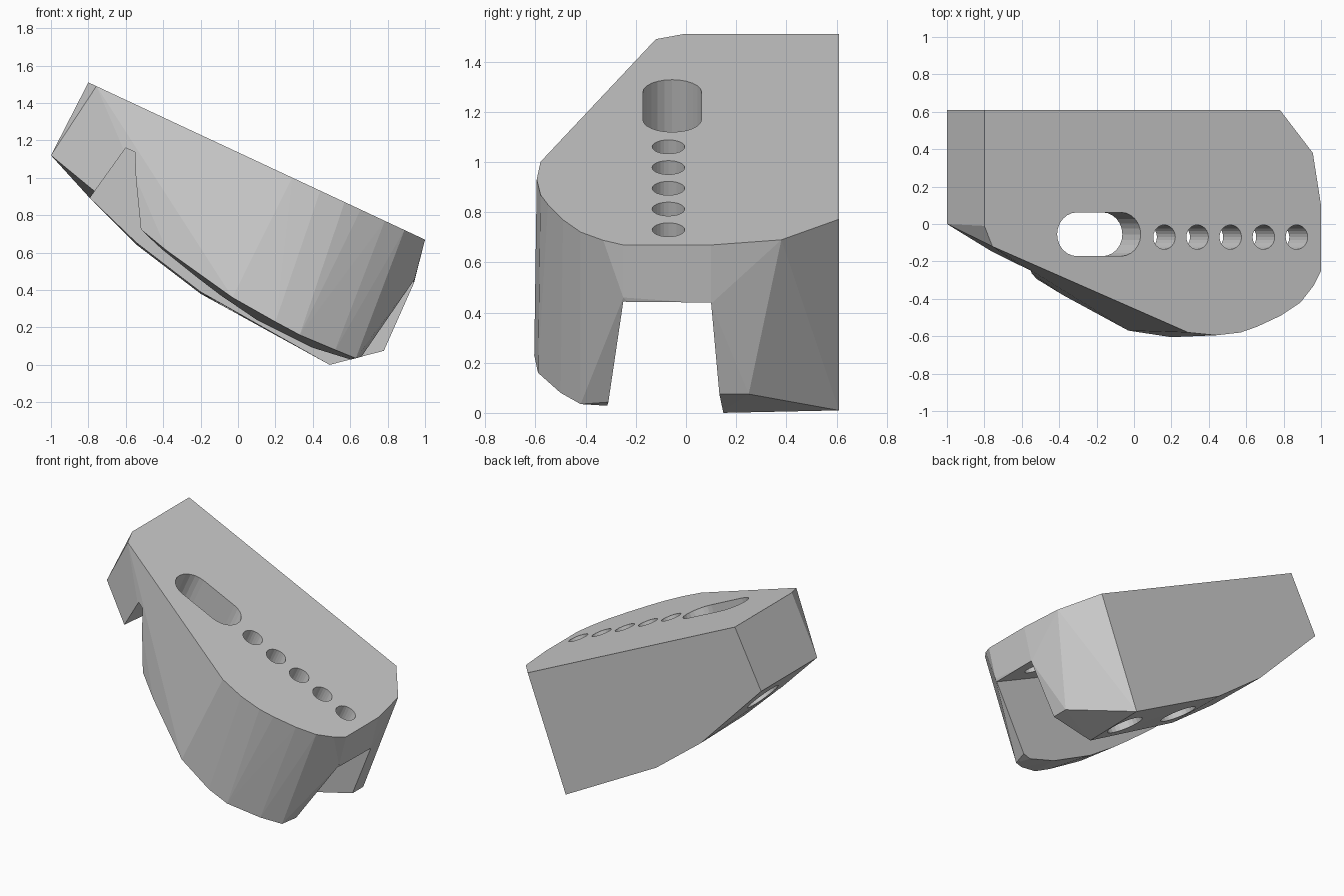
import bpy, bmesh
from mathutils import Vector, Matrix

cube = bpy.data.objects.get("Cube")
if cube:
    bpy.data.objects.remove(cube, do_unlink=True)

grey = bpy.data.materials.new("plain_grey")
grey.use_nodes = True
grey.diffuse_color = (0.6, 0.6, 0.6, 1)
grey.node_tree.nodes["Principled BSDF"].inputs["Base Color"].default_value = (0.6, 0.6, 0.6, 1)

SLOPE = 0.467                                   # fall of the tilted top plate
NORMAL = Vector((SLOPE, 0, 1)).normalized()


def top_z(x):
    return 1.51 - SLOPE * (x + 0.8)


def hull(name, points):
    """Solid wrapped tightly around the given points."""
    bm = bmesh.new()
    for p in points:
        bm.verts.new(p)
    res = bmesh.ops.convex_hull(bm, input=bm.verts)
    loose = [v for v in bm.verts if not v.link_faces]
    bmesh.ops.delete(bm, geom=loose, context='VERTS')
    bmesh.ops.dissolve_limit(bm, angle_limit=0.01, verts=bm.verts, edges=bm.edges)
    bmesh.ops.recalc_face_normals(bm, faces=bm.faces)
    mesh = bpy.data.meshes.new(name)
    bm.to_mesh(mesh)
    bm.free()
    mesh.materials.append(grey)
    ob = bpy.data.objects.new(name, mesh)
    bpy.context.collection.objects.link(ob)
    return ob


def ring(centre, axis, radius, half, sides=24):
    """Rim points of a cylinder along an axis."""
    rot = axis.to_track_quat('Z', 'Y').to_matrix()
    for i in range(sides):
        spoke = Matrix.Rotation(6.28319 * i / sides, 3, 'Z') @ Vector((radius, 0, 0))
        for h in (-half, half):
            yield centre + rot @ (spoke + Vector((0, 0, h)))


def cut(body, cutter):
    cutter.hide_render = True
    mod = body.modifiers.new("cut", 'BOOLEAN')
    mod.operation = 'DIFFERENCE'
    mod.solver = 'EXACT'
    mod.object = cutter
    bpy.context.view_layer.objects.active = body
    bpy.ops.object.modifier_apply(modifier=mod.name)
    bpy.data.objects.remove(cutter, do_unlink=True)


# Body: tilted top outline, back wall foot and curved front wall foot
top = [(-0.8, 0.61), (-0.8, -0.01), (-0.757, -0.12), (0.29, -0.58), (0.44, -0.595),
       (0.57, -0.58), (0.656, -0.55), (0.785, -0.49), (0.89, -0.42), (0.96, -0.33),
       (1, -0.25), (1, 0.1), (0.956, 0.38), (0.78, 0.61)]
back_foot = [(0.78, 0.14, 0.075), (0.78, 0.25, 0.075), (0.49, 0.61, 0.01), (0.49, 0.14, 0),
             (-0.2, 0.61, 0.38), (-0.2, 0.14, 0.39), (-0.54, 0.61, 0.64), (-0.54, 0.14, 0.65),
             (-0.8, 0.1, 0.9), (-1, 0, 1.12), (-1, 0.61, 1.12), (-0.75, -0.12, 0.95)]
front_foot = [(0.63, -0.31, 0.04), (0.63, -0.42, 0.035), (0.52, -0.5, 0.08), (0.33, -0.59, 0.16),
              (0.2, -0.605, 0.23), (-0.03, -0.57, 0.36), (-0.38, -0.38, 0.61),
              (0.4, -0.31, 0.09), (0.1, -0.31, 0.24)]
lip = [(0.945, -0.25, 0.46), (0.94, 0.1, 0.435)]
body = hull("slotted_block", [(x, y, top_z(x)) for x, y in top] + back_foot + front_foot + lip)

# Flared channel under the top plate
cut(body, hull("channel_cutter", [
    (x, y, z) for x, z, sides in ((-0.6, 1.16, (-0.25, 0.1)), (1.2, 0.32, (-0.25, 0.1)),
                                  (-1.03, 0.56, (-0.34, 0.16)), (1.2, -0.48, (-0.34, 0.16)))
    for y in sides]))

# Long slot and the row of round holes through the plate
cut(body, hull("slot_cutter", [p for x in (-0.305, -0.07)
                               for p in ring(Vector((x, -0.055, top_z(x))), NORMAL, 0.117, 0.4)]))
for i in range(5):
    x = 0.162 + 0.177 * i
    cut(body, hull("hole_cutter", ring(Vector((x, -0.07, top_z(x))), NORMAL, 0.065, 0.4)))

# Blind holes in the underside of the back wall
for x, z, axis in ((0.37, 0.07, (0.5, 0, 0.87)), (-0.07, 0.32, (0.5, 0, 0.87)),
                   (-0.83, 0.94, (0.73, 0, 0.68))):
    cut(body, hull("socket_cutter", ring(Vector((x, 0.35, z)), Vector(axis), 0.12, 0.25)))
